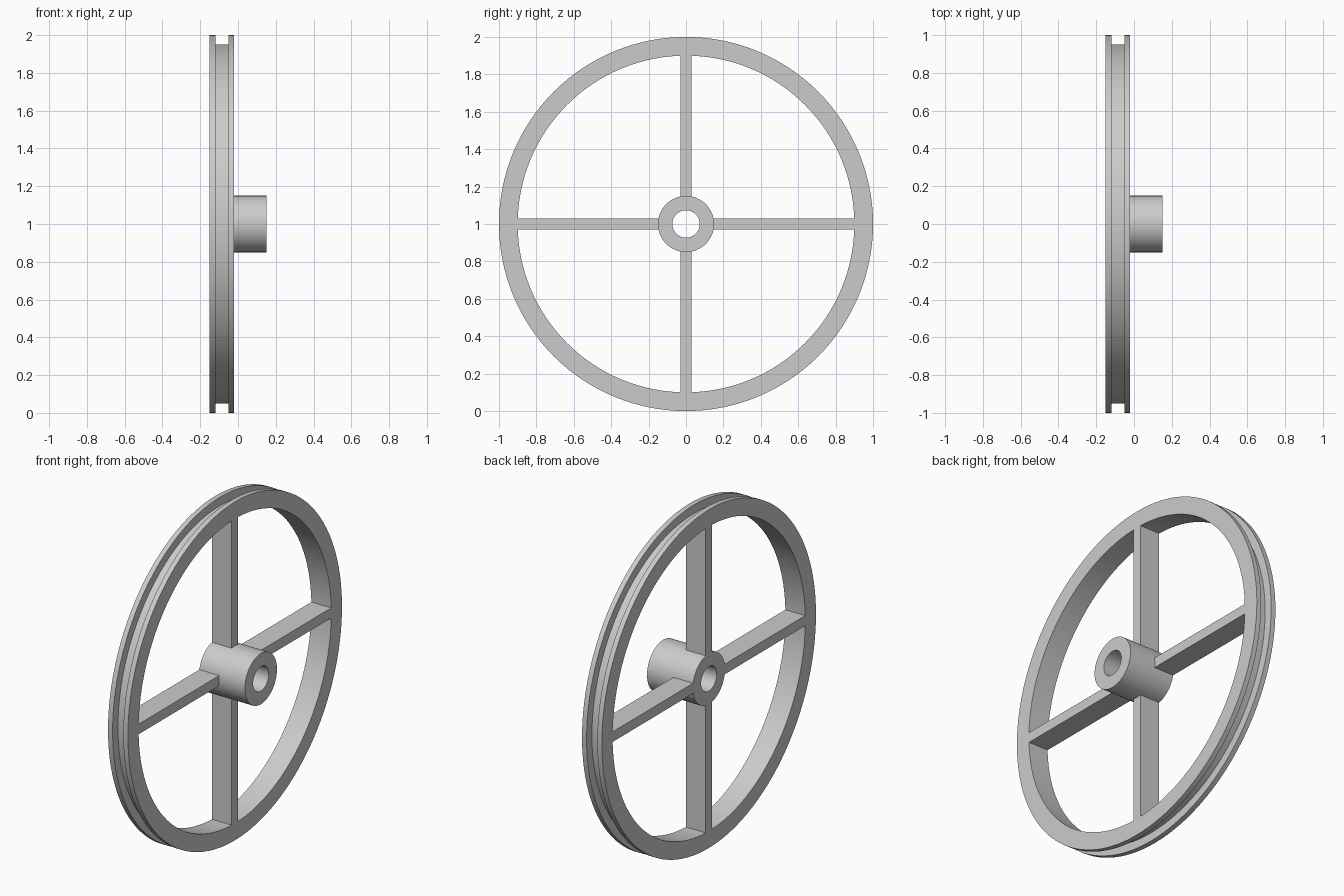
import bpy, bmesh
from math import pi, radians
from mathutils import Matrix, Vector

default = bpy.data.objects.get("Cube")
if default:
    bpy.data.objects.remove(default)

GREY = (0.6, 0.6, 0.6, 1)
metal = bpy.data.materials.new("plain grey")
metal.use_nodes = True
metal.diffuse_color = GREY
metal.node_tree.nodes["Principled BSDF"].inputs["Base Color"].default_value = GREY

CENTRE = Vector((0, 0, 1))
BACK, FACE = -0.15, -0.02      # sides of the rim and spokes along the axle
RIM_IN, RIM_OUT, GROOVE = 0.9, 1.0, 0.95
HUB, BORE, HUB_END = 0.15, 0.073, 0.15
SPOKE_WIDTH = 0.06


def finish(name, bm, smooth):
    bmesh.ops.recalc_face_normals(bm, faces=bm.faces)
    mesh = bpy.data.meshes.new(name)
    bm.to_mesh(mesh)
    bm.free()
    mesh.materials.append(metal)
    obj = bpy.data.objects.new(name, mesh)
    obj.location = CENTRE
    bpy.context.collection.objects.link(obj)
    if smooth:
        bpy.ops.object.select_all(action='DESELECT')
        obj.select_set(True)
        bpy.context.view_layer.objects.active = obj
        bpy.ops.object.shade_smooth_by_angle(angle=radians(30))
    return obj


def lathe(name, profile, steps):
    """Turn a closed (along axle, radius) profile around the x axis."""
    bm = bmesh.new()
    verts = [bm.verts.new((x, 0, r)) for x, r in profile]
    edges = [bm.edges.new((v, verts[i - 1])) for i, v in enumerate(verts)]
    bmesh.ops.spin(bm, geom=verts + edges, cent=(0, 0, 0), axis=(1, 0, 0),
                   angle=2 * pi, steps=steps, use_merge=True)
    bmesh.ops.remove_doubles(bm, verts=bm.verts, dist=1e-5)
    return finish(name, bm, True)


# Rim with a square belt groove around the outside
lathe("grooved_rim", [
    (BACK, RIM_IN), (BACK, RIM_OUT), (-0.12, RIM_OUT), (-0.12, GROOVE),
    (-0.05, GROOVE), (-0.05, RIM_OUT), (FACE, RIM_OUT), (FACE, RIM_IN)], 128)

# Hollow hub, longer than the rim on one side
lathe("hub", [(BACK, BORE), (BACK, HUB), (HUB_END, HUB), (HUB_END, BORE)], 64)

# Four flat spokes between hub and rim
start = HUB - 0.003
for i, side in enumerate(("top", "front", "bottom", "back")):
    bm = bmesh.new()
    size = Matrix.Diagonal((FACE - BACK, SPOKE_WIDTH, RIM_IN - start, 1))
    place = Matrix.Translation(((FACE + BACK) / 2, 0, (RIM_IN + start) / 2))
    turn = Matrix.Rotation(i * pi / 2, 4, 'X')
    bmesh.ops.create_cube(bm, size=1, matrix=turn @ place @ size)
    finish(side + "_spoke", bm, False)
